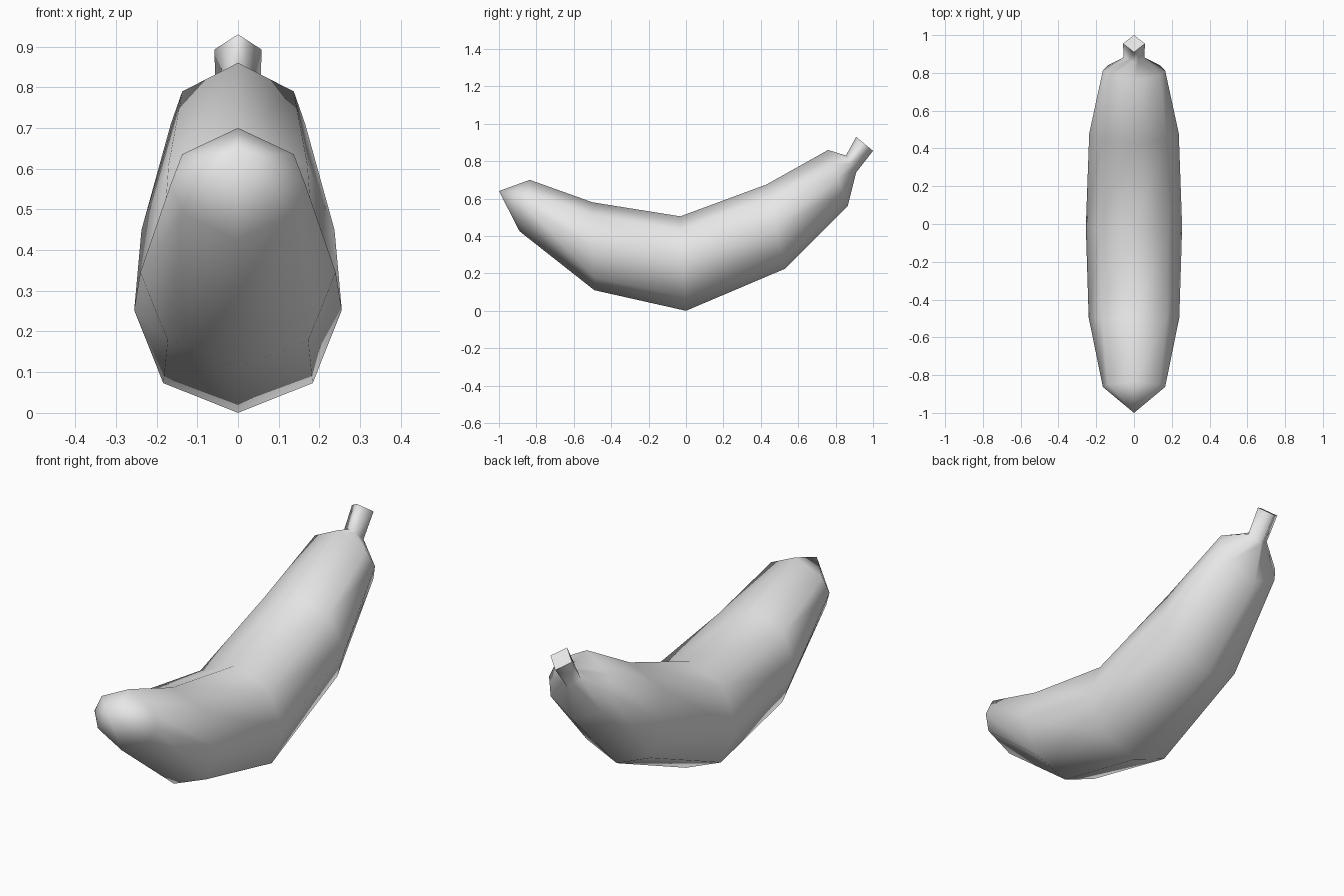
import bpy
import bmesh
from mathutils import Vector

cube = bpy.data.objects.get("Cube")
if cube:
    bpy.data.objects.remove(cube, do_unlink=True)

# Plain grey skin
skin = bpy.data.materials.new("light grey skin")
skin.use_nodes = True
grey = (0.8, 0.8, 0.8, 1)
skin.diffuse_color = grey
skin.node_tree.nodes["Principled BSDF"].inputs["Base Color"].default_value = grey

ROUND, BOXY, DIAMOND = (0.72, 0.71), (0.83, 0.53), (0.42, 0.58)

# Sections along the fruit: top (y, z), bottom (y, z), half width, diagonal corner shape
sections = [
    ((-0.835, 0.70), (-0.89, 0.425), 0.165, BOXY),
    ((-0.50, 0.58), (-0.49, 0.11), 0.24, ROUND),
    ((-0.03, 0.505), (0.0, 0.0), 0.255, ROUND),
    ((0.43, 0.675), (0.53, 0.225), 0.237, ROUND),
    ((0.76, 0.86), (0.865, 0.56), 0.165, BOXY),
    ((0.855, 0.83), (0.91, 0.74), 0.055, DIAMOND),
    ((0.91, 0.93), (1.0, 0.855), 0.058, DIAMOND),
]


def add_ring(bm, top, bottom, width, diagonal):
    """Eight-sided section spanning its top and bottom points."""
    top, bottom = Vector((0, *top)), Vector((0, *bottom))
    middle, up = (top + bottom) / 2, (top - bottom) / 2
    dx, dz = diagonal
    corners = [(0, 1), (dx, dz), (1, 0), (dx, -dz),
               (0, -1), (-dx, -dz), (-1, 0), (-dx, dz)]
    return [bm.verts.new(middle + up * v + Vector((u * width, 0, 0)))
            for u, v in corners]


bm = bmesh.new()
rings = [add_ring(bm, *s) for s in sections]

# Skin between neighbouring sections
for a, b in zip(rings, rings[1:]):
    for i in range(len(a)):
        j = (i + 1) % len(a)
        bm.faces.new((a[i], a[j], b[j], b[i]))

# Pointed blossom end
tip = bm.verts.new((0, -1.0, 0.64))
first = rings[0]
for i in range(len(first)):
    bm.faces.new((tip, first[(i + 1) % len(first)], first[i]))

for face in bm.faces:
    face.smooth = True

# Flat cut end of the stem
cap = bm.faces.new(rings[-1])
for edge in cap.edges:
    edge.smooth = False

bmesh.ops.recalc_face_normals(bm, faces=bm.faces)
mesh = bpy.data.meshes.new("banana_body")
bm.to_mesh(mesh)
bm.free()
mesh.materials.append(skin)
body = bpy.data.objects.new("banana_body", mesh)
bpy.context.collection.objects.link(body)
